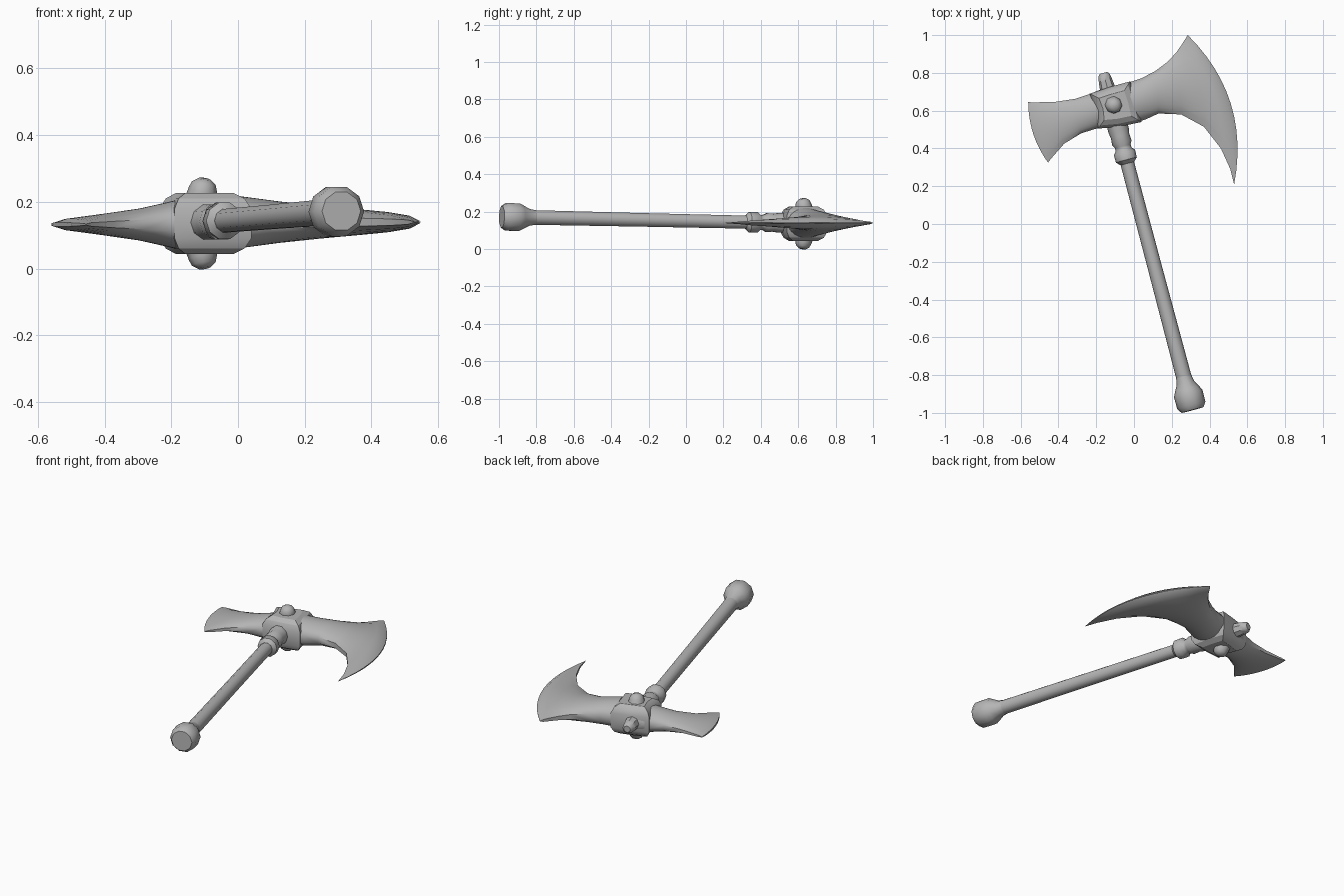
import bpy, bmesh, math
from mathutils import Vector

if "Cube" in bpy.data.objects:
    bpy.data.objects.remove(bpy.data.objects["Cube"])

steel = bpy.data.materials.new("grey_metal")
steel.diffuse_color = (0.46, 0.46, 0.46, 1)
steel.use_nodes = True
steel.node_tree.nodes["Principled BSDF"].inputs["Base Color"].default_value = steel.diffuse_color

ZC = 0.135  # mid-plane of the axe head


def make(name, rings, angle=40):
    """Skin a list of equal-length closed rings and cap both ends."""
    bm = bmesh.new()
    loops = [[bm.verts.new(p) for p in ring] for ring in rings]
    n = len(loops[0])
    for a, b in zip(loops, loops[1:]):
        for i in range(n):
            j = (i + 1) % n
            bm.faces.new((a[i], a[j], b[j], b[i]))
    bm.faces.new(loops[0][::-1])
    bm.faces.new(loops[-1])
    bmesh.ops.recalc_face_normals(bm, faces=bm.faces)
    me = bpy.data.meshes.new(name)
    bm.to_mesh(me)
    bm.free()
    me.materials.append(steel)
    ob = bpy.data.objects.new(name, me)
    bpy.context.collection.objects.link(ob)
    bpy.ops.object.select_all(action='DESELECT')
    ob.select_set(True)
    bpy.context.view_layer.objects.active = ob
    bpy.ops.object.shade_smooth_by_angle(angle=math.radians(angle))
    return ob


def turned(name, profile, start, end, sides=10, angle=40):
    """Turn (distance, radius) pairs about the line start -> end."""
    start, end = Vector(start), Vector(end)
    axis = (end - start).normalized()
    ref = Vector((0, 0, 1)) if abs(axis.z) < 0.8 else Vector((0, 1, 0))
    u = axis.cross(ref).normalized()
    v = axis.cross(u)
    rings = []
    for d, r in profile:
        rings.append([start + axis * d + u * r * math.cos(t) + v * r * math.sin(t)
                      for t in (2 * math.pi * k / sides for k in range(sides))])
    return make(name, rings, angle)


def blade(name, stations, zc, rim=0.3, n=12):
    """Loft lens-shaped sections: (top xy, bottom xy, bow, half thickness)."""
    rings = []
    for top, bottom, bow, h in stations:
        a, b = Vector(top), Vector(bottom)
        d = b - a
        perp = Vector((-d.y, d.x)).normalized()
        upper, lower = [], []
        for k in range(n + 1):
            s = k / n
            hump = 4 * s * (1 - s)
            p = a + d * s + perp * bow * hump
            z = h * (rim + (1 - rim) * hump ** 0.7)
            upper.append((p.x, p.y, zc + z))
            lower.append((p.x, p.y, zc - z))
        rings.append(upper + lower[::-1])
    return make(name, rings, 45)


# Shaft, pommel, collar and top finial share one tilted axis
A, B = (0.31, -0.985, 0.172), (-0.162, 0.80, 0.133)
turned("pommel", [(0, 0.060), (0.025, 0.077), (0.09, 0.078),
                  (0.115, 0.066), (0.15, 0.047), (0.19, 0.040)], A, B)
turned("handle", [(0.17, 0.041), (0.8, 0.038), (1.60, 0.036)], A, B)
turned("collar", [(1.35, 0.037), (1.37, 0.057), (1.41, 0.058), (1.428, 0.043),
                  (1.445, 0.043), (1.465, 0.053), (1.50, 0.050),
                  (1.53, 0.055), (1.62, 0.055)], A, B)
turned("top_finial", [(1.68, 0.047), (1.77, 0.040), (1.80, 0.037),
                      (1.835, 0.031), (1.846, 0.02)], A, B, 8)

# Central socket block with chamfered top and bottom
outline = [(-0.235, 0.69), (-0.20, 0.60), (-0.19, 0.505), (-0.08, 0.515),
           (0.04, 0.54), (0.015, 0.65), (-0.02, 0.755), (-0.13, 0.725)]
cx, cy = -0.105, 0.625
rings = []
for dz, s in [(-0.092, 0.62), (-0.075, 0.86), (-0.045, 1),
              (0.045, 1), (0.075, 0.86), (0.092, 0.62)]:
    rings.append([(cx + (x - cx) * s, cy + (y - cy) * s, ZC + dz) for x, y in outline])
make("socket", rings, 30)

# Stud on each face of the socket
for side, label in ((1, "upper"), (-1, "lower")):
    turned(label + "_stud",
           [(0, 0.052), (0.045, 0.043), (0.065, 0.036), (0.078, 0.018)],
           (-0.112, 0.635, ZC + side * 0.058),
           (-0.101, 0.621, ZC + side * 0.135), 8, 50)

# Large crescent blade
blade("main_blade", [
    ((-0.04, 0.745), (0.02, 0.54), 0, 0.080),
    ((0.04, 0.772), (0.06, 0.553), 0, 0.072),
    ((0.11, 0.808), (0.13, 0.585), 0.005, 0.062),
    ((0.18, 0.86), (0.25, 0.58), 0.025, 0.050),
    ((0.225, 0.91), (0.37, 0.515), 0.05, 0.040),
    ((0.253, 0.95), (0.46, 0.40), 0.07, 0.032),
    ((0.275, 0.985), (0.51, 0.29), 0.09, 0.022),
    ((0.285, 1.0), (0.53, 0.208), 0.11, 0.003)], 0.139)

# Small rear blade
blade("rear_blade", [
    ((-0.17, 0.715), (-0.14, 0.51), 0, 0.080),
    ((-0.23, 0.69), (-0.20, 0.505), 0, 0.066),
    ((-0.31, 0.663), (-0.28, 0.48), 0, 0.048),
    ((-0.42, 0.646), (-0.37, 0.425), -0.01, 0.032),
    ((-0.53, 0.644), (-0.44, 0.345), -0.02, 0.018),
    ((-0.56, 0.645), (-0.455, 0.325), -0.027, 0.006)], 0.132)
